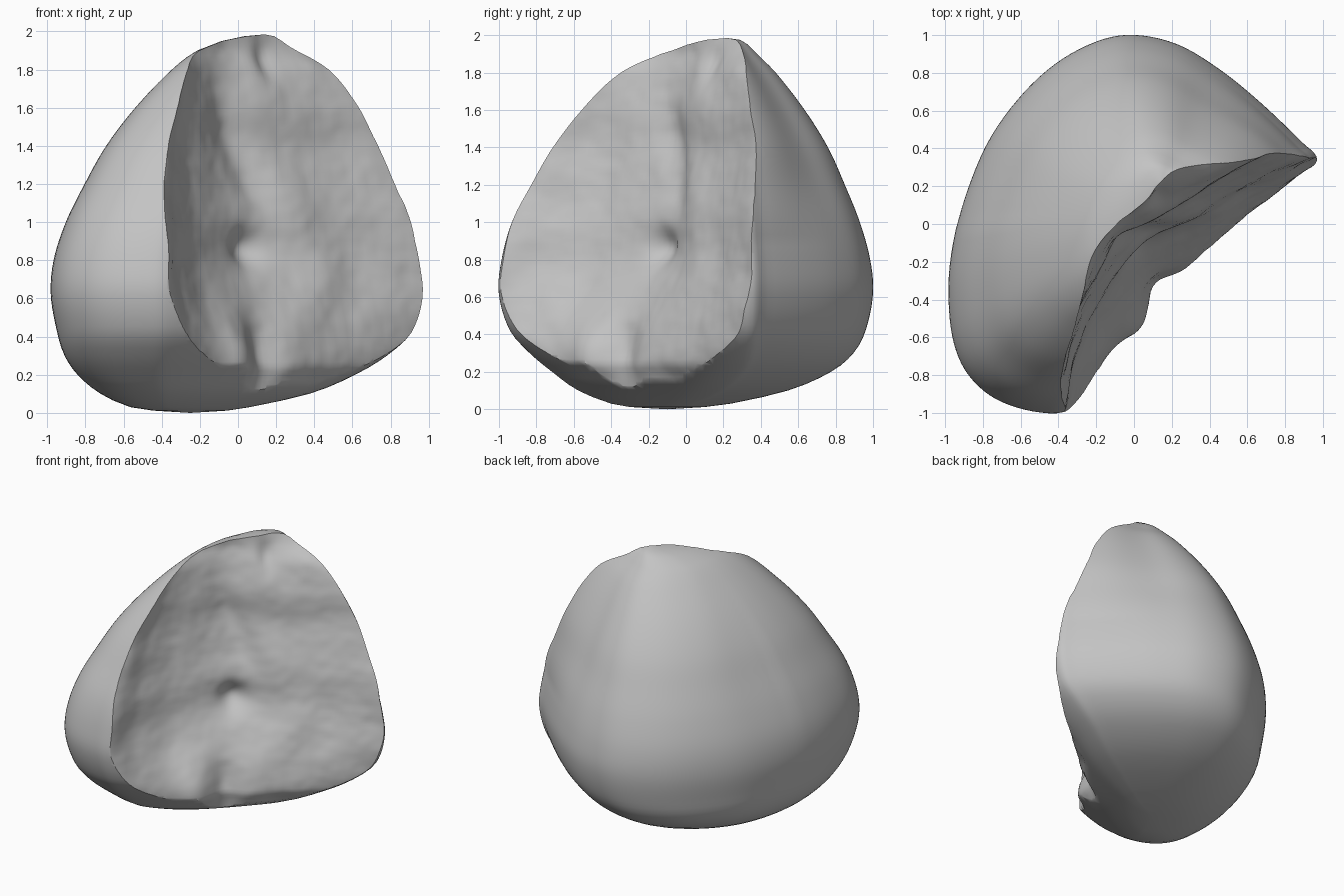
import bpy, bmesh, math
from mathutils import Vector, noise

cube = bpy.data.objects.get("Cube")
if cube:
    bpy.data.objects.remove(cube, do_unlink=True)


def spline(xs, ys, x):
    """Smooth curve through (xs, ys), clamped at both ends."""
    if x <= xs[0]:
        return ys[0]
    if x >= xs[-1]:
        return ys[-1]
    i = max(k for k in range(len(xs) - 1) if xs[k] <= x)
    last = len(xs) - 1

    def slope(k):
        a, b = max(k - 1, 0), min(k + 1, last)
        return (ys[b] - ys[a]) / (xs[b] - xs[a])
    h = xs[i + 1] - xs[i]
    t = (x - xs[i]) / h
    return ((2*t**3 - 3*t*t + 1) * ys[i] + (t**3 - 2*t*t + t) * h * slope(i)
            + (3*t*t - 2*t**3) * ys[i + 1] + (t**3 - t*t) * h * slope(i + 1))


def bump(d, width):
    return math.exp(-(d / width) ** 2)


def add_object(name, bm):
    bmesh.ops.recalc_face_normals(bm, faces=bm.faces)
    mesh = bpy.data.meshes.new(name)
    bm.to_mesh(mesh)
    bm.free()
    obj = bpy.data.objects.new(name, mesh)
    bpy.context.collection.objects.link(obj)
    return obj


# Widest horizontal outline of the body, counter-clockwise
outline = [(.97, .33), (.88, .44), (.66, .65), (.45, .82), (.23, .95), (0, 1),
           (-.2, .965), (-.42, .845), (-.62, .655), (-.79, .41), (-.91, .1),
           (-.975, -.22), (-.975, -.5), (-.93, -.7), (-.84, -.84), (-.7, -.94),
           (-.5, -.995), (-.33, -.98), (0, -.82), (.33, -.57), (.68, -.21), (.92, .09)]
n = len(outline)
loop = [outline[i % n] for i in range(-2, n + 3)]
idx = list(range(-2, n + 3))
SEG = 110
ring = [(spline(idx, [p[0] for p in loop], n * k / SEG),
         spline(idx, [p[1] for p in loop], n * k / SEG)) for k in range(SEG)]

# Height, scale and offset of the body's sections
LEVELS = [(0, 0, -.25, -.1), (.012, .2, -.25, -.1), (.03, .32, -.25, -.08),
          (.1, .56, -.17, -.015), (.2, .745, -.11, .03), (.3, .865, -.06, .03),
          (.42, .95, -.015, .01), (.62, 1, 0, 0), (.8, .985, 0, 0),
          (1.0, .93, .01, 0), (1.2, .84, .02, .01), (1.4, .74, .035, .02),
          (1.6, .605, .055, .03), (1.8, .44, .085, .04), (1.9, .31, .09, .07),
          (1.95, .2, .11, .13), (1.975, .1, .13, .19), (1.985, 0, .14, .22)]
lz, ls, lx, ly = zip(*LEVELS)
# Extra fullness of the upper left shoulder, by height
SHOULDER_Z = [.9, 1.4, 1.6, 1.8, 1.9, 1.985]
SHOULDER = [0, .08, .12, .18, .26, .3]

heights = []
for a, b in zip(lz, lz[1:]):
    steps = max(1, round((b - a) / .035))
    heights += [a + (b - a) * k / steps for k in range(steps)]

bm = bmesh.new()
rows = []
for z in heights[1:]:
    s, ox, oy = (spline(lz, v, z) for v in (ls, lx, ly))
    shoulder = spline(SHOULDER_Z, SHOULDER, z)
    row = []
    for x, y in ring:
        ang = math.atan2(y, x)
        # Shallow upright flutes in the rounded skin
        r = s * (1 + shoulder * bump(ang - .5, .38)
                 - .03 * bump(ang - 1.1, .28) * bump(z - 1.45, .4)
                 - .025 * bump(ang - 2.8, .35) * bump(z - 1.2, .45))
        row.append(bm.verts.new((ox + r * x, oy + r * y, z)))
    rows.append(row)
bottom = bm.verts.new((lx[0], ly[0], 0))
top = bm.verts.new((lx[-1], ly[-1], lz[-1]))
for k in range(SEG):
    j = (k + 1) % SEG
    bm.faces.new((bottom, rows[0][j], rows[0][k]))
    bm.faces.new((top, rows[-1][k], rows[-1][j]))
    for lo, hi in zip(rows, rows[1:]):
        bm.faces.new((lo[k], lo[j], hi[j], hi[k]))
body = add_object("fruit_body", bm)

# Hollow cut face: rim position, half width and hollow depth by height
CZ = [.1, .17, .25, .45, .65, .8, 1.0, 1.2, 1.4, 1.6, 1.8, 1.9, 1.98]
RIM = [.29, .33, .395, .45, .45, .43, .385, .32, .25, .195, .10, -.01, -.06]
HALF = [.5, .5, .6, .87, .94, .94, .9, .84, .77, .66, .51, .37, .3]
DEPTH = [0, .01, .04, .15, .25, .29, .27, .25, .22, .18, .13, .05, 0]
ACROSS = [-1.3, -1, -.8, -.5, -.1, .3, .6, 1, 1.3]
HOLLOW = [-.2, 0, .45, .85, 1, .65, .44, 0, -.15]


def cut_depth(u, z):
    t = u / spline(CZ, HALF, z)
    w = spline(CZ, RIM, z) - spline(CZ, DEPTH, z) * spline(ACROSS, HOLLOW, t)
    w -= .075 * bump(math.hypot(u + .05, z - .86), .1)               # core pit
    w -= .04 * bump(u - .07 + .3 * (z - 1), .1) * bump(z - 1.35, .35)  # upper groove
    w -= .035 * bump(math.hypot((u - .2) * 1.5, z - 1.83), .08)      # top dent
    w -= .05 * bump(u + .15, .1) * bump(z - .32, .2)                 # lower notch
    w += .045 * bump(u + .36, .12) * bump(z - .33, .2)               # lower ridge
    return w + .02 * noise.noise(Vector((u * 4, z * 4, 3))) \
             + .004 * noise.noise(Vector((u * 16, z * 16, 7)))


# Cutter block whose inner side is the hollow face
bm = bmesh.new()
N = 110
R = math.sqrt(.5)
grid = []
for i in range(N + 1):
    u = -1.5 + 3 * i / N
    col = []
    for j in range(N + 1):
        z = -.3 + 2.6 * j / N
        w = cut_depth(u, z)
        col.append(bm.verts.new(((u + w) * R, (u - w) * R, z)))
    grid.append(col)
for i in range(N):
    for j in range(N):
        bm.faces.new((grid[i][j], grid[i + 1][j], grid[i + 1][j + 1], grid[i][j + 1]))
ext = bmesh.ops.extrude_face_region(bm, geom=bm.faces[:], use_keep_orig=True)
for v in [g for g in ext["geom"] if isinstance(g, bmesh.types.BMVert)]:
    u = (v.co.x + v.co.y) * R
    v.co.x, v.co.y = (u + 1.6) * R, (u - 1.6) * R
cutter = add_object("hollow_cutter", bm)
cutter.hide_render = True

mod = body.modifiers.new("hollow", 'BOOLEAN')
mod.operation = 'DIFFERENCE'
mod.solver = 'EXACT'
mod.object = cutter
bpy.ops.object.select_all(action='DESELECT')
bpy.context.view_layer.objects.active = body
body.select_set(True)
bpy.ops.object.modifier_apply(modifier=mod.name)
bpy.data.objects.remove(cutter, do_unlink=True)
bpy.ops.object.shade_smooth_by_angle(angle=math.radians(45))

# Single plain grey
grey = bpy.data.materials.new("plain_grey")
grey.use_nodes = True
colour = (.55, .55, .55, 1)
grey.diffuse_color = colour
grey.node_tree.nodes["Principled BSDF"].inputs["Base Color"].default_value = colour
body.data.materials.clear()
body.data.materials.append(grey)
